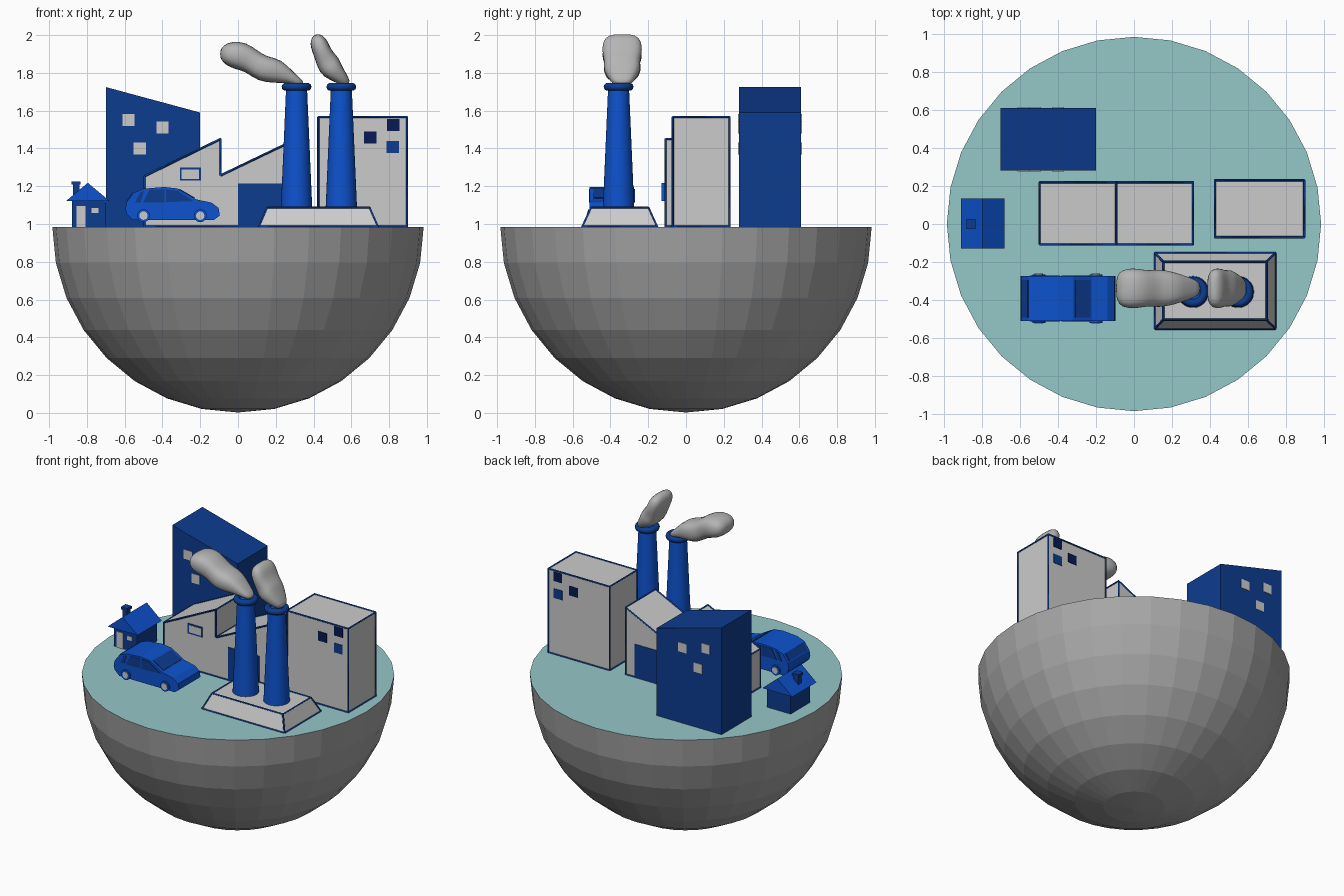
import bpy, bmesh, math
from mathutils import Vector

if "Cube" in bpy.data.objects:
    bpy.data.objects.remove(bpy.data.objects["Cube"])

G = 0.985  # ground level


def material(name, r, g, b):
    m = bpy.data.materials.new(name)
    m.diffuse_color = (r, g, b, 1)
    m.use_nodes = True
    m.node_tree.nodes["Principled BSDF"].inputs["Base Color"].default_value = m.diffuse_color
    return m


STONE = material("stone_grey", 0.38, 0.38, 0.38)
SMOKE = material("smoke_grey", 0.46, 0.46, 0.46)
WHITE = material("pale_wall", 0.6, 0.6, 0.6)
TEAL = material("teal_ground", 0.30, 0.57, 0.58)
BLUE = material("bright_blue", 0.004, 0.085, 0.62)
DARK = material("dark_blue", 0.004, 0.045, 0.28)
NAVY = material("navy", 0.002, 0.01, 0.085)


def finish(name, bm, *mats):
    bmesh.ops.recalc_face_normals(bm, faces=bm.faces)
    me = bpy.data.meshes.new(name)
    bm.to_mesh(me)
    bm.free()
    for m in mats:
        me.materials.append(m)
    ob = bpy.data.objects.new(name, me)
    bpy.context.collection.objects.link(ob)
    return ob


def loft(name, rings, mat):
    """Skin closed rings of points and cap both ends."""
    bm = bmesh.new()
    rows = [[bm.verts.new(p) for p in ring] for ring in rings]
    n = len(rows[0])
    for a, b in zip(rows, rows[1:]):
        for i in range(n):
            bm.faces.new((a[i], a[(i + 1) % n], b[(i + 1) % n], b[i]))
    bm.faces.new(rows[0])
    bm.faces.new(rows[-1])
    return finish(name, bm, mat)


def prism(name, profile, y0, y1, mat):
    """Extrude an x-z profile from y0 to y1."""
    return loft(name, [[(x, y, z) for x, z in profile] for y in (y0, y1)], mat)


def box(name, x0, x1, y0, y1, z0, z1, mat):
    return prism(name, [(x0, z0), (x1, z0), (x1, z1), (x0, z1)], y0, y1, mat)


def trim(ob, mat=DARK, depth=0.006):
    """Thin strips along every edge of an object."""
    cu = bpy.data.curves.new(ob.name + "_trim", 'CURVE')
    cu.dimensions = '3D'
    cu.bevel_depth = depth
    cu.bevel_resolution = 0
    cu.use_fill_caps = True
    for e in ob.data.edges:
        s = cu.splines.new('POLY')
        s.points.add(1)
        for pt, v in zip(s.points, e.vertices):
            pt.co = (*ob.data.vertices[v].co, 1)
    cu.materials.append(mat)
    bpy.context.collection.objects.link(bpy.data.objects.new(cu.name, cu))


def plates(name, x0, x1, z0, z1, ya, yb, mat, t=0.004):
    """Matching painted plates on the front (ya) and back (yb) walls."""
    for side, y in (("front", ya), ("back", yb)):
        box(f"{name}_{side}", x0, x1, y - t, y + t, z0, z1, mat)


def cylinder(name, x, z, r, y0, y1, n, mat):
    ring = [(x + r * math.cos(2 * math.pi * i / n), z + r * math.sin(2 * math.pi * i / n)) for i in range(n)]
    return prism(name, ring, y0, y1, mat)


# half-sphere island, teal on its flat top
bm = bmesh.new()
bmesh.ops.create_uvsphere(bm, u_segments=32, v_segments=16, radius=0.983)
bmesh.ops.delete(bm, geom=[v for v in bm.verts if v.co.z > 0.01], context='VERTS')
rim = [e for e in bm.edges if e.is_boundary]
top = bmesh.ops.contextual_create(bm, geom=rim)["faces"]
for f in top:
    f.material_index = 1
bmesh.ops.translate(bm, verts=bm.verts, vec=(0, 0, G))
finish("island", bm, STONE, TEAL)

# tall dark tower with a sloping roof
prism("dark_tower", [(-0.70, G), (-0.20, G), (-0.20, 1.59), (-0.70, 1.725)], 0.28, 0.61, DARK)
for i, (x, z) in enumerate([(-0.58, 1.55), (-0.40, 1.51), (-0.52, 1.40)]):
    plates(f"tower_window_{i}", x - 0.032, x + 0.032, z - 0.032, z + 0.032, 0.28, 0.61, WHITE)

# pale office block
trim(box("office_block", 0.425, 0.895, -0.07, 0.23, G, 1.567, WHITE))
for i, (x, z, m) in enumerate([(0.822, 1.525, NAVY), (0.70, 1.457, NAVY), (0.82, 1.408, DARK)]):
    plates(f"office_window_{i}", x - 0.033, x + 0.033, z - 0.032, z + 0.032, -0.07, 0.23, m)

# saw-tooth factory with door and framed window
trim(prism("factory", [(-0.495, G), (0.31, G), (0.31, 1.45), (-0.093, 1.257), (-0.093, 1.45),
                       (-0.495, 1.253)], -0.108, 0.22, WHITE))
plates("factory_door", 0.0, 0.24, G, 1.215, -0.108, 0.22, DARK)
plates("factory_window_frame", -0.308, -0.196, 1.229, 1.299, -0.108, 0.22, DARK)
plates("factory_window_pane", -0.298, -0.206, 1.239, 1.289, -0.108, 0.22, WHITE, 0.0049)

# sloped plinth for the chimneys
def rect(x0, x1, y0, y1, z):
    return [(x0, y0, z), (x1, y0, z), (x1, y1, z), (x0, y1, z)]


trim(loft("chimney_plinth", [rect(0.11, 0.742, -0.55, -0.152, G),
                             rect(0.153, 0.697, -0.503, -0.198, 1.086)], WHITE))

# two chimneys with ring collars
for i, x in enumerate((0.31, 0.547)):
    rings = [[(x + r * math.cos(math.tau * k / 32), -0.357 + r * math.sin(math.tau * k / 32), z)
              for k in range(32)] for r, z in ((0.083, 1.085), (0.055, 1.73))]
    ob = loft(f"chimney_{i}", rings, BLUE)
    for p in ob.data.polygons:
        p.use_smooth = len(p.vertices) == 4
    bpy.ops.mesh.primitive_torus_add(location=(x, -0.357, 1.726), major_radius=0.058, minor_radius=0.021,
                                     major_segments=32, minor_segments=10)
    ob = bpy.context.object
    ob.name = f"chimney_collar_{i}"
    ob.data.materials.append(DARK)
    bpy.ops.object.shade_smooth()


# smoke puffs: rounded sections (x, z, radius, half depth) along a path
def smoke(name, path):
    rings = []
    for i, (x, z, r, w) in enumerate(path):
        a, b = path[max(i - 1, 0)], path[min(i + 1, len(path) - 1)]
        d = Vector((b[0] - a[0], b[1] - a[1])).normalized()
        ring = []
        for k in range(16):
            c, s = math.cos(math.tau * k / 16), math.sin(math.tau * k / 16)
            n = r * 1.04 * math.copysign(abs(s) ** 0.85, s)
            y = -0.338 + w * 1.03 * math.copysign(abs(c) ** 0.65, c)
            ring.append((x - d.y * n, y, z + d.x * n))
        rings.append(ring)
    ob = loft(name, rings, SMOKE)
    ob.data.polygons.foreach_set("use_smooth", [True] * len(ob.data.polygons))
    ob.modifiers.new("soften", 'SUBSURF').levels = 1


smoke("smoke_left", [(0.35, 1.735, 0.015, 0.035), (0.28, 1.775, 0.03, 0.06), (0.21, 1.81, 0.065, 0.085),
                     (0.13, 1.82, 0.068, 0.10), (0.075, 1.86, 0.062, 0.09), (0.02, 1.89, 0.075, 0.103),
                     (-0.04, 1.90, 0.067, 0.103), (-0.08, 1.90, 0.045, 0.085), (-0.095, 1.90, 0.015, 0.04)])
smoke("smoke_right", [(0.585, 1.735, 0.02, 0.04), (0.545, 1.775, 0.035, 0.07), (0.495, 1.82, 0.06, 0.10),
                      (0.475, 1.855, 0.06, 0.09), (0.45, 1.90, 0.047, 0.103), (0.43, 1.95, 0.048, 0.103),
                      (0.418, 1.985, 0.036, 0.09), (0.412, 2.004, 0.012, 0.05)])

# little house with gable roof and its own chimney
prism("house_body", [(-0.88, G), (-0.70, G), (-0.70, 1.12), (-0.79, 1.20), (-0.88, 1.12)], -0.105, 0.11, DARK)
prism("house_roof", [(-0.91, 1.122), (-0.68, 1.122), (-0.795, 1.218)], -0.13, 0.135, BLUE)
box("house_chimney", -0.874, -0.838, -0.018, 0.018, 1.13, 1.212, DARK)
box("house_chimney_cap", -0.881, -0.833, -0.025, 0.025, 1.208, 1.226, DARK)
box("house_door", -0.855, -0.807, -0.109, -0.101, G, 1.095, WHITE)
box("house_window", -0.776, -0.738, -0.109, -0.101, 1.058, 1.086, WHITE)

# car body, extruded side profile
body = [(-0.597, 1.08), (-0.59, 1.115), (-0.553, 1.166), (-0.50, 1.187), (-0.39, 1.196), (-0.32, 1.188),
        (-0.22, 1.130), (-0.14, 1.113), (-0.103, 1.085), (-0.096, 1.045), (-0.13, 1.020),
        (-0.555, 1.020), (-0.59, 1.053)]
prism("car_body", body, -0.51, -0.274, BLUE)

# car side windows, both sides
panes = [[(-0.545, 1.115), (-0.515, 1.115), (-0.497, 1.177), (-0.52, 1.165)],
         [(-0.503, 1.115), (-0.39, 1.115), (-0.39, 1.184), (-0.47, 1.181)],
         [(-0.38, 1.115), (-0.235, 1.121), (-0.32, 1.176), (-0.38, 1.184)]]
for i, pane in enumerate(panes):
    for side, y in (("front", -0.51), ("back", -0.274)):
        prism(f"car_side_window_{i}_{side}", pane, y - 0.003, y + 0.003, DARK)

# windscreen and rear window as thin plates lying on the slopes
for name, a, b in (("car_windscreen", (-0.31, 1.182), (-0.23, 1.136)),
                   ("car_rear_window", (-0.587, 1.12), (-0.555, 1.164))):
    d = (Vector(b) - Vector(a)).normalized()
    n = Vector((-d.y, d.x)) * 0.004
    a, b = Vector(a), Vector(b)
    prism(name, [a - n, b - n, b + n, a + n], -0.49, -0.294, DARK)

# wheels with pale hubs
for i, x in enumerate((-0.50, -0.20)):
    for side, y, s in (("front", -0.51, -1), ("back", -0.274, 1)):
        cylinder(f"car_wheel_{i}_{side}", x, 1.044, 0.034, y - s * 0.03, y + s * 0.010, 20, BLUE)
        cylinder(f"wheel_hub_{i}_{side}", x, 1.044, 0.022, y + s * 0.008, y + s * 0.013, 20, WHITE)
